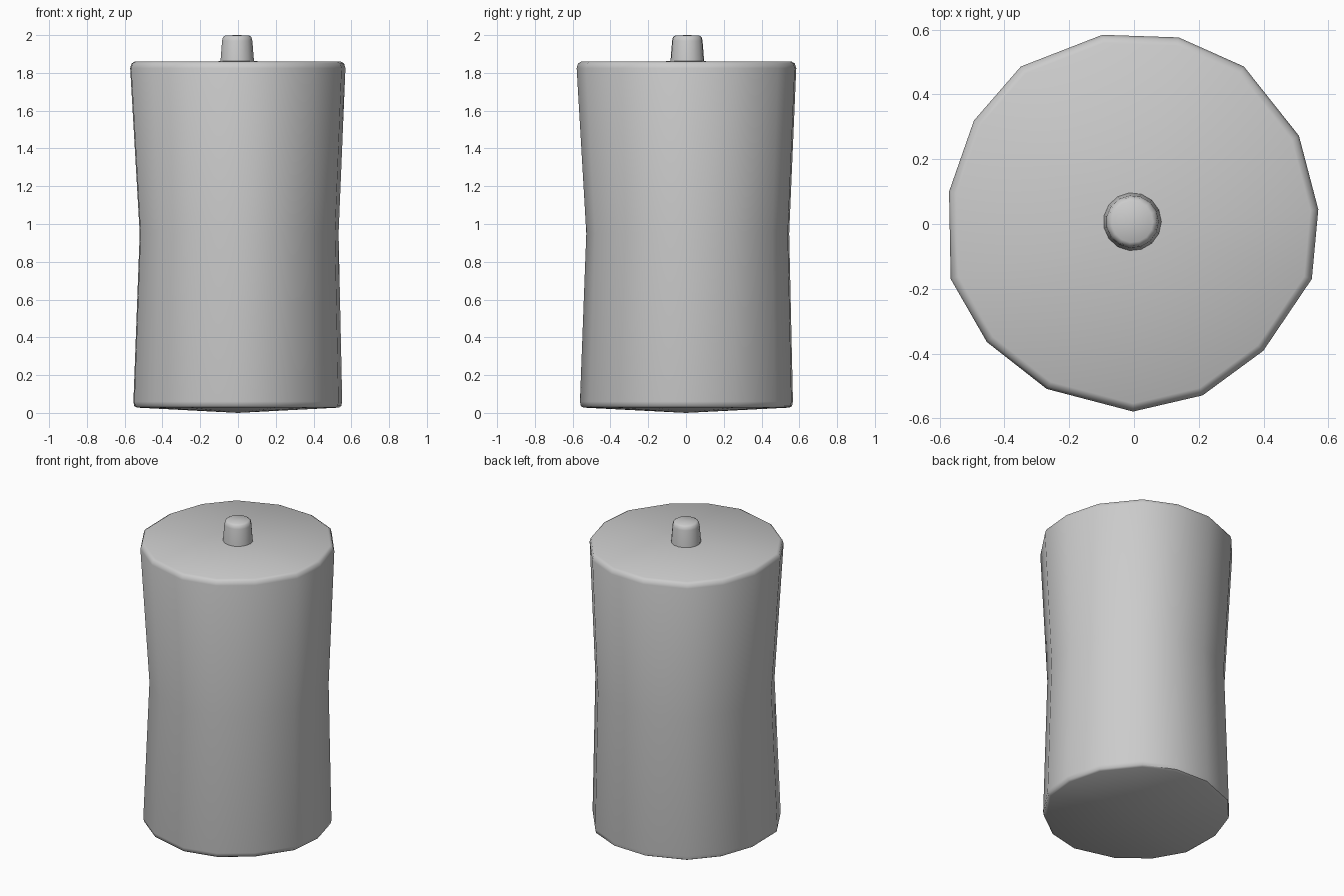
import bpy, math

if "Cube" in bpy.data.objects:
    bpy.data.objects.remove(bpy.data.objects["Cube"])


def loft(name, outline, rings, bottom_z, top_z):
    """Stack scaled copies of an outline; each ring is (z, scale, dx, dy)."""
    n = len(outline)
    verts = [(x * s + dx, y * s + dy, z) for z, s, dx, dy in rings for x, y in outline]
    faces = []
    for k in range(len(rings) - 1):
        for i in range(n):
            j = (i + 1) % n
            faces.append((k * n + i, k * n + j, (k + 1) * n + j, (k + 1) * n + i))
    # fan caps
    last = (len(rings) - 1) * n
    verts.append((rings[0][2], rings[0][3], bottom_z))
    verts.append((rings[-1][2], rings[-1][3], top_z))
    b, t = len(verts) - 2, len(verts) - 1
    for i in range(n):
        j = (i + 1) % n
        faces += [(b, j, i), (t, last + i, last + j)]
    mesh = bpy.data.meshes.new(name)
    mesh.from_pydata(verts, [], faces)
    mesh.update()
    obj = bpy.data.objects.new(name, mesh)
    bpy.context.collection.objects.link(obj)
    bpy.ops.object.select_all(action='DESELECT')
    obj.select_set(True)
    bpy.context.view_layer.objects.active = obj
    bpy.ops.object.shade_smooth_by_angle(angle=math.radians(50))
    return obj


# Hand-cut, slightly irregular 15-sided outline, counter-clockwise
outline = [(0.57, 0.045), (0.51, 0.273), (0.34, 0.487), (0.138, 0.577),
           (-0.098, 0.585), (-0.35, 0.487), (-0.495, 0.32), (-0.572, 0.10),
           (-0.567, -0.17), (-0.455, -0.365), (-0.27, -0.51), (-0.003, -0.58),
           (0.212, -0.53), (0.40, -0.392), (0.55, -0.17)]

# Waisted body with softened rims and a shallow pointed underside
loft("candle_body", outline,
     [(0.028, 0.935, 0, 0), (0.036, 0.96, 0, 0), (0.06, 0.968, 0, 0),
      (0.95, 0.922, 0.007, 0.007),
      (1.825, 0.998, 0, 0), (1.85, 0.985, 0, 0), (1.86, 0.955, 0, 0)],
     0.0, 1.862)

# Tapered wick stub with a rounded top edge
circle = [(math.cos(a), math.sin(a)) for a in (2 * math.pi * i / 15 for i in range(15))]
cx, cy = -0.005, 0.007
loft("wick", circle,
     [(1.84, 0.091, cx, cy), (1.87, 0.089, cx, cy), (1.97, 0.081, cx, cy),
      (1.99, 0.076, cx, cy), (1.998, 0.064, cx, cy)],
     1.84, 2.0)
